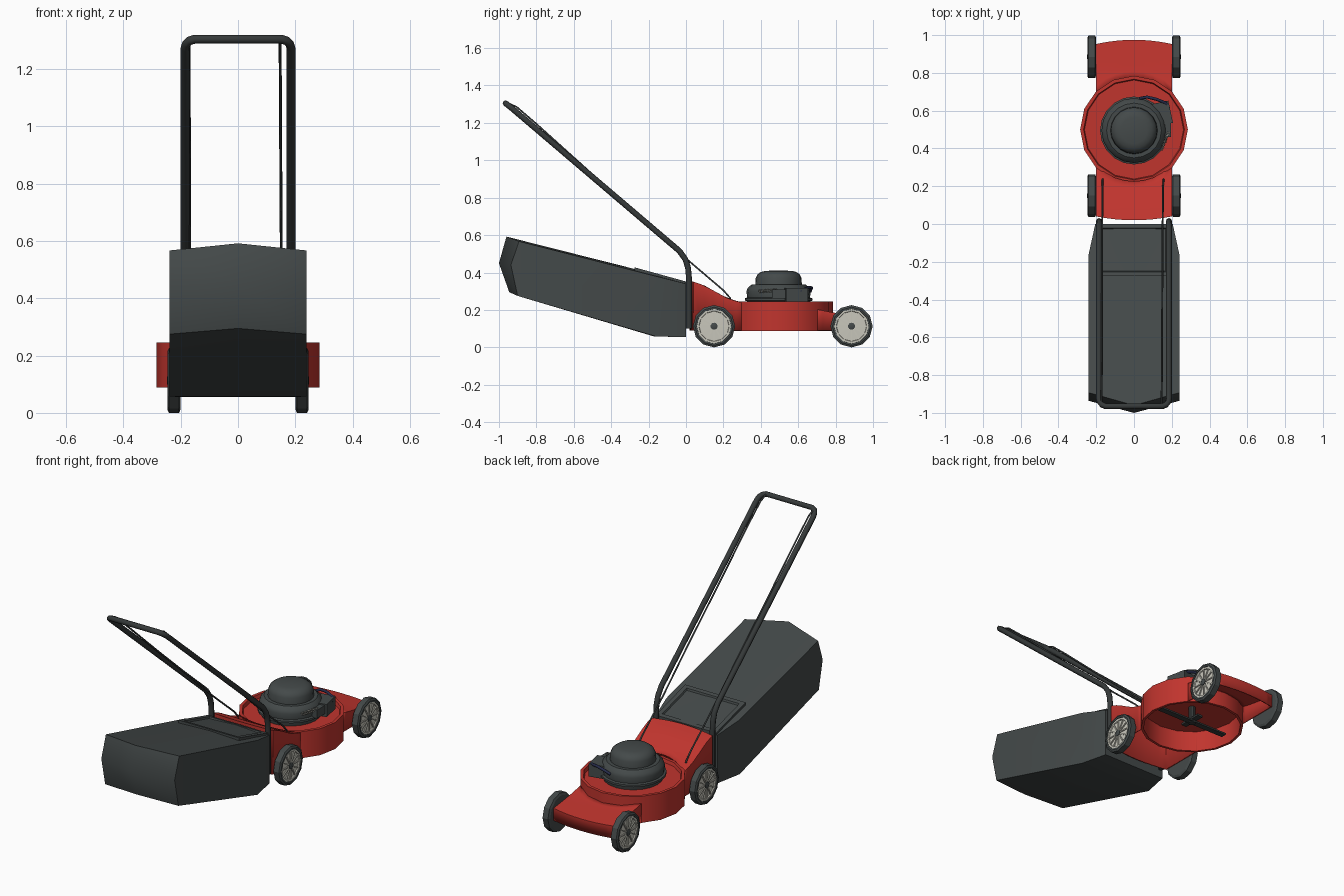
import bpy, bmesh, math
from mathutils import Matrix, Vector

if "Cube" in bpy.data.objects:
    bpy.data.objects.remove(bpy.data.objects["Cube"])


def material(name, rgb):
    m = bpy.data.materials.new(name)
    m.diffuse_color = (*rgb, 1)
    m.use_nodes = True
    m.node_tree.nodes["Principled BSDF"].inputs["Base Color"].default_value = m.diffuse_color
    return m


RED = material("deck red", (0.53, 0.035, 0.027))
GREY = material("dark grey", (0.058, 0.068, 0.068))
CREAM = material("wheel cream", (0.58, 0.57, 0.50))
BLACK = material("tube black", (0.036, 0.041, 0.041))
NAVY = material("navy", (0.02, 0.025, 0.07))


def make(name, verts, faces, mat, angle=30, matrix=None):
    me = bpy.data.meshes.new(name)
    me.from_pydata([tuple(v) for v in verts], [], faces)
    bm = bmesh.new()
    bm.from_mesh(me)
    bmesh.ops.remove_doubles(bm, verts=bm.verts, dist=1e-5)
    if matrix:
        bm.transform(matrix)
    bmesh.ops.recalc_face_normals(bm, faces=bm.faces)
    bm.to_mesh(me)
    bm.free()
    me.materials.append(mat)
    ob = bpy.data.objects.new(name, me)
    bpy.context.collection.objects.link(ob)
    bpy.ops.object.select_all(action='DESELECT')
    ob.select_set(True)
    bpy.context.view_layer.objects.active = ob
    if angle:
        bpy.ops.object.shade_smooth_by_angle(angle=math.radians(angle))
    return ob


def lathe(name, prof, n, mat, matrix, closed=False, angle=30):
    """Revolve (radius, height) points round z."""
    k = len(prof)
    verts = [(r * math.cos(2 * math.pi * i / n), r * math.sin(2 * math.pi * i / n), h)
             for i in range(n) for r, h in prof]
    faces = []
    for i in range(n):
        a, b = i * k, (i + 1) % n * k
        for j in range(k if closed else k - 1):
            j2 = (j + 1) % k
            q = [a + j, b + j, b + j2, a + j2]
            if prof[j][0] == 0:
                q.remove(b + j)
            if prof[j2][0] == 0:
                q.remove(b + j2)
            if len(q) > 2:
                faces.append(q)
    return make(name, verts, faces, mat, angle, matrix)


def box(name, c, s, mat, rot=None):
    verts = [(x * s[0] / 2, y * s[1] / 2, z * s[2] / 2)
             for x in (-1, 1) for y in (-1, 1) for z in (-1, 1)]
    faces = [(0, 1, 3, 2), (4, 6, 7, 5), (0, 4, 5, 1), (2, 3, 7, 6), (0, 2, 6, 4), (1, 5, 7, 3)]
    m = Matrix.Translation(c) @ (rot or Matrix())
    return make(name, verts, faces, mat, 0, m)


def tube(name, pts, r, mat, res=2):
    cu = bpy.data.curves.new(name, 'CURVE')
    cu.dimensions = '3D'
    cu.bevel_depth = r
    cu.bevel_resolution = res
    cu.use_fill_caps = True
    sp = cu.splines.new('POLY')
    sp.points.add(len(pts) - 1)
    for p, co in zip(sp.points, pts):
        p.co = (*co, 1)
    sp.use_smooth = True
    cu.materials.append(mat)
    ob = bpy.data.objects.new(name, cu)
    bpy.context.collection.objects.link(ob)
    return ob


def interp(prof, y):
    for (y0, z0), (y1, z1) in zip(prof, prof[1:]):
        if y <= y1:
            return z0 + (z1 - z0) * max(0, y - y0) / (y1 - y0)
    return prof[-1][1]


# cutting drum with raised rim and open underside
lathe("cutting_drum", [(0.285, 0.088), (0.285, 0.245), (0.267, 0.245), (0.262, 0.225), (0, 0.225),
                       (0, 0.21), (0.27, 0.21), (0.27, 0.088)], 16, RED,
      Matrix.Translation((0, 0.5, 0)), closed=True, angle=25)


# front and rear deck shells, open below, trimmed to the drum
def deck_shell(name, prof, y_out, bow, sign):
    xs = [-0.2, -0.15, -0.1, -0.05, 0, 0.05, 0.1, 0.15, 0.2]
    rows, floor = 7, 0.09
    verts, faces = [], []
    for x in xs:
        yo = y_out + bow * (x / 0.2) ** 2
        yd = 0.5 + sign * math.sqrt(0.274 ** 2 - x * x)
        verts.append((x, yo, floor))
        for j in range(rows):
            y = yo + (yd - yo) * j / (rows - 1)
            verts.append((x, y, interp(prof, y)))
    k = rows + 1
    for i in range(len(xs) - 1):
        for j in range(k - 1):
            a = i * k + j
            faces.append((a, a + 1, a + k + 1, a + k))
    for i in (0, len(xs) - 1):      # side walls
        col = verts[i * k:(i + 1) * k]
        base = len(verts)
        verts += [(p[0], p[1], floor) for p in col[1:]]
        for j in range(rows - 1):
            faces.append((i * k + 1 + j, i * k + 2 + j, base + j + 1, base + j))
    ob = make(name, verts, faces, RED, 30)
    mod = ob.modifiers.new("wall", 'SOLIDIFY')
    mod.thickness = 0.008
    mod.offset = -1


deck_shell("rear_deck", [(0.02, 0.358), (0.1, 0.33), (0.215, 0.265), (0.29, 0.24), (0.32, 0.235)],
           0.02, 0.02, -1)
deck_shell("front_deck", [(0.68, 0.207), (0.8, 0.183), (0.98, 0.16)], 0.975, -0.022, 1)

# blade and spindle under the drum
box("blade", (0, 0.5, 0.12), (0.46, 0.035, 0.01), BLACK)
box("blade_clamp", (0, 0.5, 0.13), (0.035, 0.14, 0.012), BLACK)
lathe("spindle", [(0, 0.11), (0.02, 0.11), (0.02, 0.22), (0, 0.22)], 10, BLACK,
      Matrix.Translation((0, 0.5, 0)))

# engine with domed starter cover
at_engine = Matrix.Translation((0, 0.495, 0))
lathe("engine_base", [(0, 0.22), (0.16, 0.22), (0.165, 0.245), (0.18, 0.25), (0.18, 0.262),
                      (0.168, 0.266), (0.172, 0.30), (0.165, 0.318), (0.145, 0.335), (0, 0.336)],
      20, GREY, at_engine)
lathe("starter_dome", [(0.125, 0.33), (0.122, 0.372), (0.113, 0.39), (0.095, 0.403),
                       (0.07, 0.409), (0, 0.411)], 20, GREY, at_engine)

# engine accessories on the right side
box("carburettor", (0.15, 0.585, 0.28), (0.09, 0.12, 0.075), GREY,
    Matrix.Rotation(math.radians(12), 4, 'Z'))
box("fuel_cap", (0.165, 0.50, 0.285), (0.06, 0.08, 0.05), GREY)
tube("ignition_lead", [(0.03, 0.665, 0.30), (0.07, 0.672, 0.318), (0.12, 0.66, 0.322),
                       (0.17, 0.64, 0.315), (0.185, 0.61, 0.30)], 0.008, NAVY, 1)
spring = [Vector((0.145, 0.39, 0.30)).lerp(Vector((0.185, 0.49, 0.305)), t / 96)
          + Vector((0.008 * math.cos(t * math.pi / 4), 0, 0.008 * math.sin(t * math.pi / 4)))
          for t in range(97)]
tube("governor_spring", spring, 0.002, CREAM, 0)

# wheels: tyre, spoked cream disc and hub
for sx, side in ((1, "right"), (-1, "left")):
    for y, end in ((0.15, "rear"), (0.885, "front")):
        nm = f"{end}_{side}_"
        m = Matrix.Translation((0, y, 0.113)) @ Matrix.Rotation(sx * math.pi / 2, 4, 'Y')
        lathe(nm + "tyre", [(0, 0.2), (0.1, 0.2), (0.113, 0.206), (0.113, 0.241), (0.102, 0.247),
                            (0.093, 0.246), (0.091, 0.232), (0, 0.232)], 12, GREY, m, angle=0)
        lathe(nm + "wheel_disc", [(0.0925, 0.23), (0.0925, 0.242), (0.082, 0.242), (0.08, 0.236),
                                  (0, 0.238)], 12, CREAM, m, angle=0)
        lathe(nm + "hub", [(0.019, 0.23), (0.019, 0.245), (0.012, 0.248), (0, 0.248)], 10, GREY, m)
        for k in range(12):
            r = Matrix.Rotation(k * math.pi / 6, 4, 'Z')
            box(nm + f"spoke_{k}", (0, 0, 0), (0.066, 0.007, 0.007), CREAM,
                m @ r @ Matrix.Translation((0.05, 0, 0.2385)))

# grass bag: centre profile and two side profiles, (x, y, z)
centre = [(0, 0.0, 0.35), (0, -0.16, 0.39), (0, -0.96, 0.592), (0, -1.0, 0.45), (0, -0.945, 0.295),
          (0, -0.17, 0.058), (0, 0.0, 0.055)]
edge = [(0.205, 0.0, 0.34), (0.24, -0.16, 0.38), (0.24, -0.893, 0.567), (0.24, -0.936, 0.44),
        (0.24, -0.90, 0.275), (0.24, -0.16, 0.058), (0.205, 0.0, 0.055)]
bag_verts = [(-x, y, z) for x, y, z in edge] + centre + edge
bag_faces = [(7 * c + j, 7 * c + (j + 1) % 7, 7 * c + 7 + (j + 1) % 7, 7 * c + 7 + j)
             for c in (0, 1) for j in range(7)]
for o in (0, 14):
    bag_faces += [(o, o + 1, o + 5, o + 6), (o + 1, o + 2, o + 3, o + 4, o + 5)]
make("grass_bag", bag_verts, bag_faces, GREY, 40)

# bag flap: sloping plate with a sunken panel
flap_w = 0.198
rings = []
for w, y0, y1, dz in ((flap_w, 0.0, -0.275, -0.03), (flap_w, 0.0, -0.275, 0.005),
                      (0.172, -0.022, -0.253, 0.005), (0.168, -0.026, -0.249, -0.005)):
    rings += [(x, y, 0.347 - y * 0.275 + dz) for x, y in ((-w, y0), (w, y0), (w, y1), (-w, y1))]
flap_faces = [(4 * r + i, 4 * r + (i + 1) % 4, 4 * r + 4 + (i + 1) % 4, 4 * r + 4 + i)
              for r in range(3) for i in range(4)] + [(0, 1, 2, 3), (12, 13, 14, 15)]
make("bag_flap", rings, flap_faces, GREY, 0)

# push handle, one bent tube mirrored across x
half = [(0.185, 0.016, 0.10), (0.185, 0.016, 0.37), (0.185, 0.011, 0.425), (0.185, -0.003, 0.47),
        (0.185, -0.035, 0.515), (0.185, -0.925, 1.273), (0.181, -0.943, 1.288),
        (0.17, -0.957, 1.299), (0.15, -0.965, 1.305)]
tube("push_handle", half + [(-x, y, z) for x, y, z in reversed(half)], 0.0155, BLACK)

# control cables running from the handle to the deck
for name, top_x, low_x in (("right_cable", 0.145, 0.157), ("left_cable", -0.172, -0.165)):
    path = [(-0.96, 1.31), (-0.905, 1.285), (-0.80, 1.195), (-0.5, 0.925), (-0.25, 0.705),
            (0.0, 0.475), (0.1, 0.39), (0.2, 0.305), (0.235, 0.265), (0.24, 0.24)]
    tube(name, [(top_x + (low_x - top_x) * i / 9, y, z) for i, (y, z) in enumerate(path)],
         0.005, BLACK, 1)
